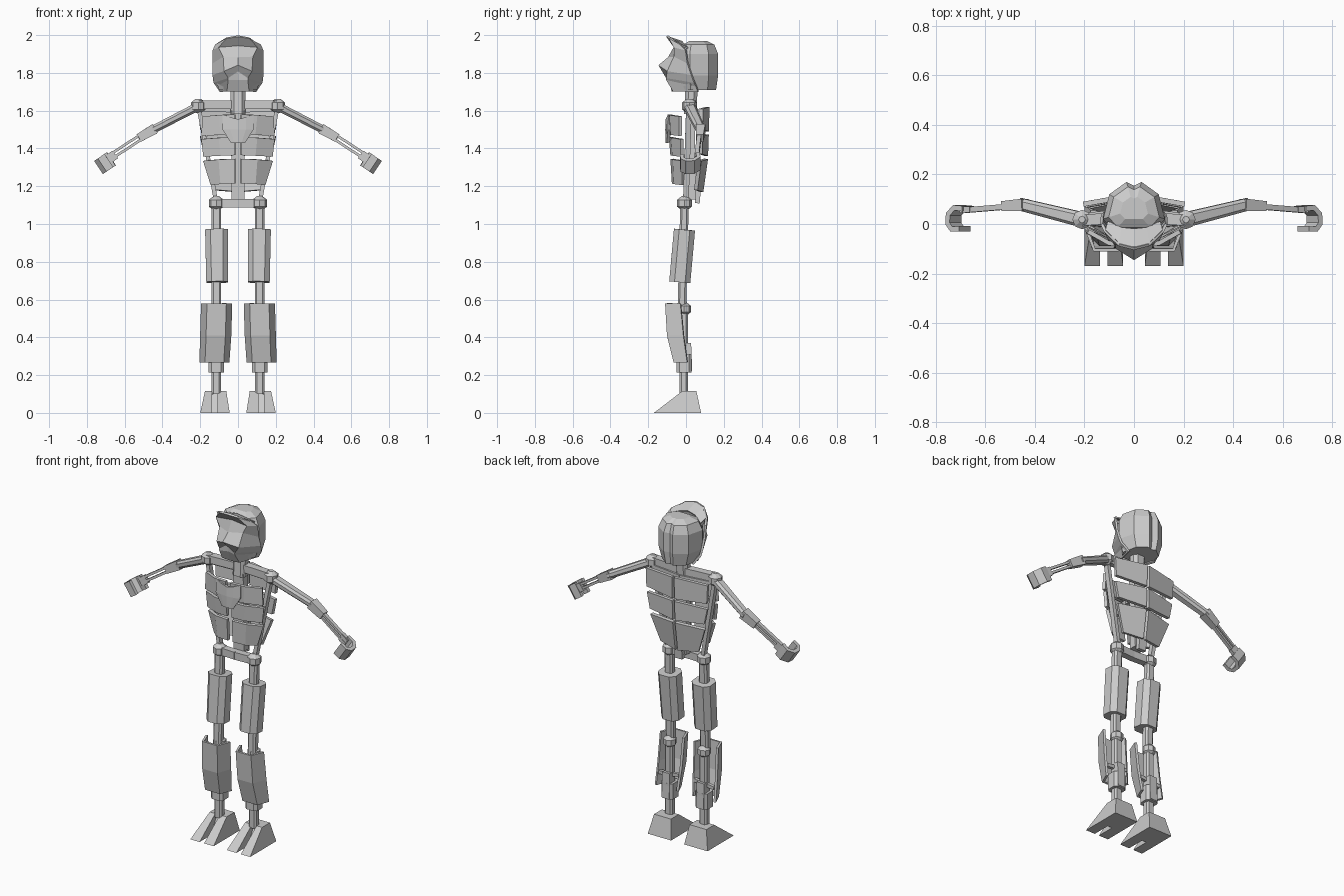
import bpy, bmesh, math
from mathutils import Vector

gray = bpy.data.materials.new("plain gray")
gray.diffuse_color = (0.6, 0.6, 0.6, 1)


def make(name, verts, faces, mirror=True, thick=0.0):
    """Flat-shaded object; optionally thickened and mirrored across x = 0."""
    bm = bmesh.new()
    vs = [bm.verts.new(v) for v in verts]
    for f in faces:
        bm.faces.new([vs[i] for i in f])
    bmesh.ops.recalc_face_normals(bm, faces=bm.faces)
    me = bpy.data.meshes.new(name)
    bm.to_mesh(me)
    bm.free()
    me.materials.append(gray)
    ob = bpy.data.objects.new(name, me)
    bpy.context.collection.objects.link(ob)
    if mirror:
        m = ob.modifiers.new("mirror", 'MIRROR')
        m.use_clip = True
    if thick:
        s = ob.modifiers.new("thickness", 'SOLIDIFY')
        s.thickness, s.offset = thick, 0
    return ob


def loft(name, rings, mirror=True):
    """Closed solid through rings of equal point count."""
    n = len(rings[0])
    faces = [tuple(range(n)), tuple(range(n * (len(rings) - 1), n * len(rings)))]
    for r in range(len(rings) - 1):
        for i in range(n):
            j = (i + 1) % n
            faces.append((r * n + i, r * n + j, r * n + n + j, r * n + n + i))
    return make(name, [p for ring in rings for p in ring], faces, mirror)


def sheet(name, rows, thick, mirror=True):
    """Open plate from rows of points."""
    n = len(rows[0])
    faces = [(r * n + i, r * n + i + 1, r * n + n + i + 1, r * n + n + i)
             for r in range(len(rows) - 1) for i in range(n - 1)]
    return make(name, [p for row in rows for p in row], faces, mirror, thick)


def beam(name, a, b, w, d, w2=None, d2=None, chamfer=0.0, mirror=True):
    """Bar from a to b; w is the width across x, d the depth across y."""
    a, b = Vector(a), Vector(b)
    axis = (b - a).normalized()
    ref = Vector((0, 1, 0))
    side = axis.cross(ref).normalized()
    deep = side.cross(axis).normalized()
    rings = []
    for p, ww, dd in ((a, w, d), (b, w2 or w, d2 or d)):
        x, y, c = ww / 2, dd / 2, chamfer
        if c:
            prof = [(x, y - c), (x - c, y), (c - x, y), (-x, y - c),
                    (-x, c - y), (c - x, -y), (x - c, -y), (x, c - y)]
        else:
            prof = [(x, y), (-x, y), (-x, -y), (x, -y)]
        rings.append([p + side * u + deep * v for u, v in prof])
    return loft(name, rings, mirror)


def joint(name, c, r):
    """Faceted ball joint."""
    rings = []
    for k in (-0.95, -0.45, 0.45, 0.95):
        q = r * math.sqrt(1 - k * k) * 1.1
        rings.append([(c[0] + q * math.cos(t * math.pi / 4), c[1] + q * math.sin(t * math.pi / 4),
                       c[2] + r * k) for t in range(8)])
    return loft(name, rings)


# Skull: lobed outline with a notch down the back
half = [(0.0, -0.03), (0.08, -0.03), (0.125, 0.02), (0.10, 0.12), (0.03, 0.17), (0.0, 0.155)]
outline = half + [(-x, y) for x, y in reversed(half[1:-1])]
rings = []
for z, s in ((1.71, 0.8), (1.785, 1.0), (1.90, 1.0), (1.95, 0.82), (1.97, 0.45)):
    rings.append([(x * s, 0.06 + (y - 0.06) * (s if z > 1.8 else (1 + s) / 2), z) for x, y in outline])
loft("skull", rings, mirror=False)

# Face mask with raised forehead, brow, pointed nose, mouth recess and chin
sheet("face_mask", [
    [(0, -0.10, 1.995), (0.06, -0.085, 1.985), (0.115, -0.03, 1.95)],
    [(0, -0.055, 1.945), (0.10, -0.06, 1.935), (0.13, 0.0, 1.92)],
    [(0, -0.09, 1.88), (0.075, -0.06, 1.885), (0.13, 0.01, 1.85)],
    [(0, -0.14, 1.84), (0.07, -0.095, 1.81), (0.13, 0.03, 1.79)],
    [(0, -0.09, 1.81), (0.05, -0.10, 1.775), (0.125, 0.045, 1.75)],
    [(0, -0.085, 1.765), (0.05, -0.10, 1.765), (0.11, 0.055, 1.73)],
    [(0, -0.07, 1.705), (0.055, -0.065, 1.705), (0.09, 0.065, 1.70)]], 0.012)
# Forehead cap joining mask to skull
sheet("forehead_cap", [
    [(0, -0.095, 1.99), (0.06, -0.08, 1.98), (0.115, -0.025, 1.948)],
    [(0, -0.02, 1.965), (0.05, -0.015, 1.955), (0.105, 0.01, 1.93)]], 0.008)

# Neck, spine and collarbones
beam("neck", (0, 0.022, 1.58), (0, 0.03, 1.73), 0.08, 0.065, chamfer=0.018, mirror=False)
beam("spine", (0, 0.03, 1.13), (0, 0.022, 1.60), 0.07, 0.045, mirror=False)
beam("tail_bone", (0, 0.06, 1.11), (0, 0.075, 1.30), 0.05, 0.025, mirror=False)
beam("collarbone", (0, 0.03, 1.63), (0.21, 0.015, 1.632), 0.045, 0.045)
beam("collar_brace", (0.0, 0.05, 1.60), (0.20, 0.03, 1.605), 0.02, 0.03)

# Chest and back plates, three rows each
front = [(1.58, 1.475, 0.185, 0.19), (1.46, 1.365, 0.19, 0.18), (1.345, 1.215, 0.18, 0.14)]
back = [(1.62, 1.49, 0.205, 0.20), (1.475, 1.36, 0.20, 0.18), (1.345, 1.17, 0.18, 0.125)]
for k, (t, b, xt, xb) in enumerate(front):
    y = -0.09 + 0.008 * k
    sheet(f"chest_plate_{k + 1}", [
        [(0.015, y, t), (0.10, y + 0.012, t - 0.003), (xt, y + 0.06, t - 0.01)],
        [(0.015, y + 0.008, b), (0.09, y + 0.018, b - 0.003), (xb, y + 0.06, b - 0.008)]], 0.018)
for k, (t, b, xt, xb) in enumerate(back):
    y = 0.115 - 0.004 * k
    yb = y - (0.025 if k == 2 else 0.004)
    sheet(f"back_plate_{k + 1}", [
        [(0.006, y, t), (xt, y - 0.035, t - 0.01)],
        [(0.006, yb, b), (xb, yb - 0.03, b + 0.01)]], 0.02)
sheet("breastplate", [[(0, -0.10, 1.555), (0.04, -0.095, 1.565), (0.08, -0.085, 1.58)],
                      [(0, -0.102, 1.50), (0.04, -0.098, 1.50), (0.08, -0.088, 1.50)],
                      [(0, -0.10, 1.43), (0.018, -0.098, 1.43), (0.036, -0.094, 1.43)]], 0.016)
beam("side_rib_rod", (0.205, 0.015, 1.60), (0.12, 0.0, 1.14), 0.022, 0.03)

# Arms
joint("shoulder_joint", (0.21, 0.018, 1.625), 0.04)
beam("upper_arm", (0.22, 0.02, 1.618), (0.46, 0.08, 1.495), 0.045, 0.06, 0.042, 0.05, chamfer=0.012)
beam("elbow_cuff", (0.44, 0.077, 1.505), (0.525, 0.072, 1.455), 0.055, 0.05, 0.045, 0.04)
for i, off in enumerate((-1, 1)):
    dx, dz = 0.012 * off * 0.56, 0.012 * off * 0.83
    beam(f"forearm_rod_{i + 1}", (0.51 + dx, 0.07, 1.463 + dz), (0.69 + dx, 0.055, 1.345 + dz), 0.014, 0.022)

# Curled hand: C-shaped strip extruded across the forearm direction
d, p = Vector((0.83, 0, -0.56)), Vector((0.56, 0, 0.83))
path = [(-0.035, 0.062), (0.005, 0.066), (0.034, 0.04), (0.036, 0.002), (0.018, -0.02), (-0.02, -0.02)]
sheet("hand", [[Vector((0.70, 0, 1.325)) + d * u + p * w + Vector((0, v, 0)) for u, v in path]
               for w in (-0.042, 0.042)], 0.022)
beam("wrist", (0.65, 0.06, 1.368), (0.69, 0.058, 1.34), 0.05, 0.022)

# Hips
joint("hip_joint", (0.115, -0.008, 1.11), 0.04)
beam("hip_bar", (0, -0.015, 1.11), (0.10, -0.01, 1.11), 0.045, 0.04)

# Legs
beam("thigh_bone", (0.115, -0.008, 1.10), (0.115, -0.022, 0.55), 0.052, 0.045, chamfer=0.01)
beam("thigh_guard", (0.113, -0.008, 0.97), (0.11, -0.033, 0.692), 0.122, 0.112, 0.116, 0.112, chamfer=0.028)
joint("knee_joint", (0.115, -0.01, 0.55), 0.037)
beam("shin_bone", (0.115, -0.012, 0.56), (0.115, -0.012, 0.10), 0.05, 0.045, chamfer=0.01)
# Shin guard: channel open toward the back, bent at mid height
rows = []
for z, cx, f, r, w in ((0.58, 0.113, -0.105, -0.028, 0.076), (0.41, 0.118, -0.095, -0.012, 0.076),
                       (0.268, 0.125, -0.06, 0.008, 0.073)):
    rows.append([(cx - w, r, z), (cx - w * 0.62, f, z), (cx + w * 0.62, f, z), (cx + w, r, z)])
sheet("shin_guard", rows, 0.014)
beam("shin_strap", (0.05, -0.01, 0.36), (0.185, -0.01, 0.345), 0.02, 0.02)
beam("ankle_block", (0.115, -0.01, 0.31), (0.115, -0.01, 0.215), 0.08, 0.08, chamfer=0.015)
beam("heel_tendon", (0.115, 0.012, 0.37), (0.115, 0.018, 0.22), 0.05, 0.03)

# Feet: tapered block with a notch between two toes
base = [(-0.076, 0.08), (0.08, 0.08), (0.08, -0.17), (0.018, -0.17),
        (0.018, -0.06), (-0.012, -0.06), (-0.012, -0.17), (-0.076, -0.17)]
top = [(-0.058, 0.055), (0.055, 0.055), (0.055, -0.02), (0.018, -0.02),
       (0.016, 0.0), (-0.01, 0.0), (-0.012, -0.02), (-0.058, -0.02)]
loft("foot", [[(0.12 + x, y, 0) for x, y in base], [(0.12 + x, y, 0.115) for x, y in top]])
